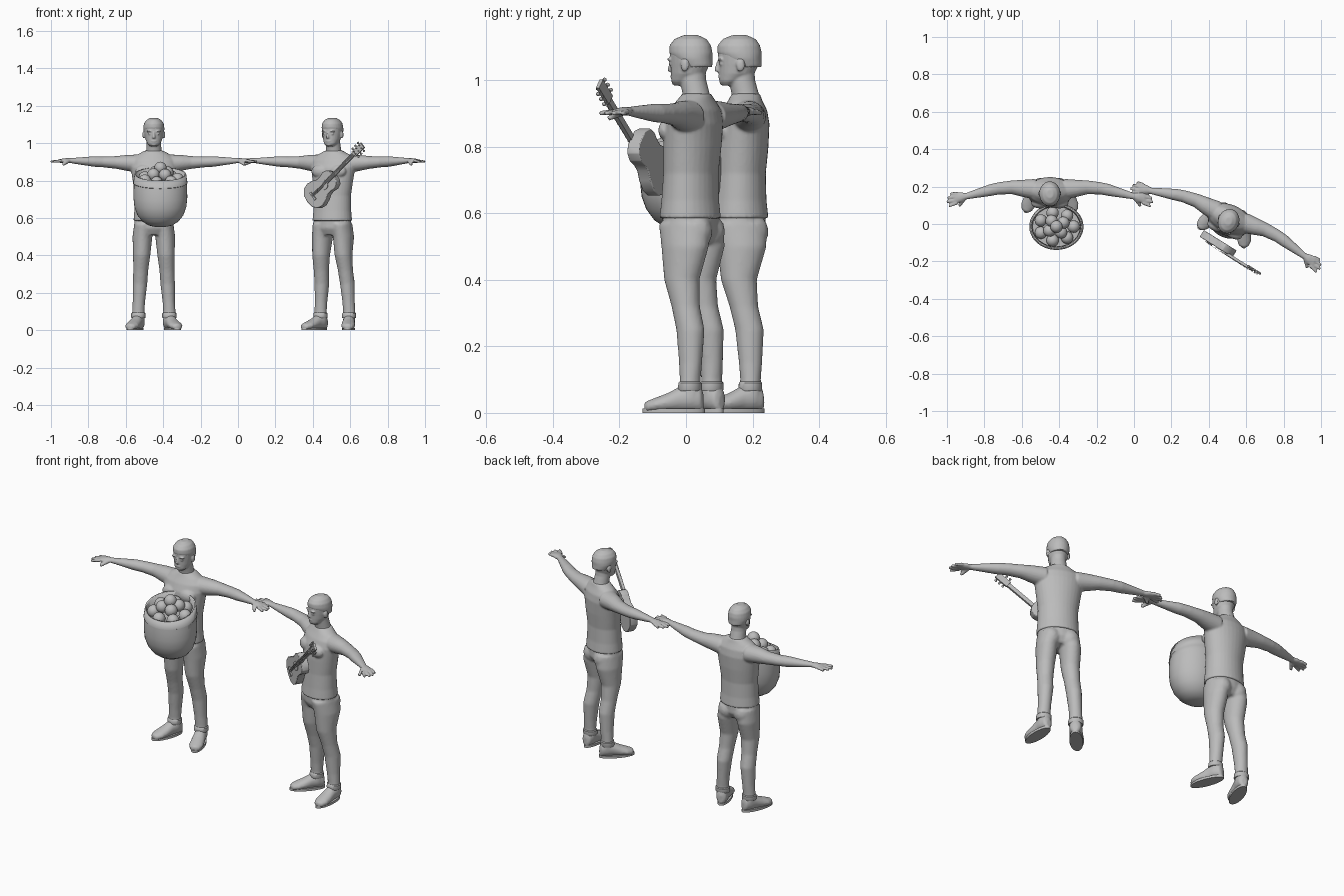
import bpy, bmesh, math
from mathutils import Matrix, Vector

cube = bpy.data.objects.get("Cube")
if cube:
    bpy.data.objects.remove(cube)

grey = bpy.data.materials.new("plain_grey")
grey.use_nodes = True
grey.diffuse_color = (0.5, 0.5, 0.5, 1)
grey.node_tree.nodes["Principled BSDF"].inputs["Base Color"].default_value = (0.5, 0.5, 0.5, 1)


def loft(bm, rings, axis="z", n=24, close=True):
    """Skin elliptical rings (cx, cy, cz, ra, rb) stacked along one axis."""
    loops = []
    for x, y, z, a, b in rings:
        loop = []
        for i in range(n):
            c, s = a * math.cos(math.tau * i / n), b * math.sin(math.tau * i / n)
            off = {"z": (c, s, 0), "x": (0, c, s), "y": (c, 0, s)}[axis]
            loop.append(bm.verts.new(Vector((x, y, z)) + Vector(off)))
        loops.append(loop)
    for lo, hi in zip(loops, loops[1:]):
        for i in range(n):
            j = (i + 1) % n
            bm.faces.new((lo[i], lo[j], hi[j], hi[i]))
    if close:
        bm.faces.new(loops[0])
        bm.faces.new(loops[-1])


def slab(bm, outline, z, depth):
    """Extrude a flat outline upwards."""
    face = bm.faces.new([bm.verts.new((x, y, z)) for x, y in outline])
    up = bmesh.ops.extrude_face_region(bm, geom=[face])["geom"]
    bmesh.ops.translate(bm, vec=(0, 0, depth), verts=[v for v in up if isinstance(v, bmesh.types.BMVert)])


def ball(bm, centre, size):
    m = Matrix.Translation(centre) @ Matrix.Diagonal((*size, 1))
    bmesh.ops.create_uvsphere(bm, u_segments=20, v_segments=12, radius=1, matrix=m)


def box(bm, centre, size):
    bmesh.ops.create_cube(bm, size=1, matrix=Matrix.Translation(centre) @ Matrix.Diagonal((*size, 1)))


def rod(bm, p, q, r0, r1, n=10):
    p, q = Vector(p), Vector(q)
    m = Matrix.Translation((p + q) / 2) @ (q - p).to_track_quat("Z", "Y").to_matrix().to_4x4()
    bmesh.ops.create_cone(bm, cap_ends=True, segments=n, radius1=r0, radius2=r1,
                          depth=(q - p).length, matrix=m)


def finish(name, bm, place=Matrix(), voxel=0, angle=40):
    bmesh.ops.recalc_face_normals(bm, faces=bm.faces)
    me = bpy.data.meshes.new(name)
    bm.to_mesh(me)
    bm.free()
    me.materials.append(grey)
    ob = bpy.data.objects.new(name, me)
    bpy.context.collection.objects.link(ob)
    ob.matrix_world = place
    bpy.ops.object.select_all(action="DESELECT")
    ob.select_set(True)
    bpy.context.view_layer.objects.active = ob
    if voxel:
        r = ob.modifiers.new("blend", "REMESH")
        r.mode, r.voxel_size, r.use_smooth_shade = "VOXEL", voxel, True
        s = ob.modifiers.new("soften", "SMOOTH")
        s.factor, s.iterations = 0.5, 2
        bpy.ops.object.shade_smooth()
    else:
        bpy.ops.object.shade_smooth_by_angle(angle=math.radians(angle))
    return ob


def mirrored(rings, side):
    return [(x * side, y, z, a, b) for x, y, z, a, b in rings]


def man(who, place):
    # Shirt, arms and hands blended into one skin
    bm = bmesh.new()
    torso = [(.585, .003, .109, .089), (.64, .003, .104, .083), (.72, .005, .102, .079),
             (.8, .01, .113, .082), (.87, .015, .124, .08), (.91, .02, .12, .068),
             (.938, .022, .09, .052), (.96, .024, .05, .042)]
    loft(bm, [(0, y, z, a, b) for z, y, a, b in torso], n=32)
    arm = [(.08, .03, .89, .055, .05), (.15, .035, .895, .045, .042), (.2, .04, .897, .037, .034),
           (.27, .035, .9, .033, .029), (.32, .025, .902, .032, .028), (.4, .005, .905, .023, .019),
           (.45, -.008, .907, .017, .013), (.475, -.012, .907, .026, .013), (.505, -.017, .905, .029, .01)]
    for s in (-1, 1):
        loft(bm, mirrored(arm, s), "x", 20)
        for i, reach in enumerate((.533, .549, .553, .541)):
            y = .008 - .017 * i
            rod(bm, (s * .495, y, .906), (s * reach, y * 1.35 - .004, .901), .009, .007)
        rod(bm, (s * .46, -.025, .903), (s * .485, -.06, .885), .011, .008)
        ball(bm, (s * .05, -.045, .85), (.05, .028, .035))
    finish(who + "_shirt_and_arms", bm, place, .0055)

    # Neck and head with face features
    bm = bmesh.new()
    loft(bm, [(0, .028, .93, .055, .045), (0, .022, .96, .041, .041),
              (0, .012, 1.0, .039, .04), (0, .01, 1.03, .038, .04)])
    skull = [(.984, -.031, .02, .016), (.997, -.022, .034, .034), (1.02, -.004, .045, .053),
             (1.05, .003, .051, .061), (1.08, .004, .054, .064), (1.105, .005, .05, .058),
             (1.122, .006, .036, .043), (1.131, .006, .014, .016)]
    loft(bm, [(0, y, z, a, b) for z, y, a, b in skull])
    loft(bm, [(0, -.056, 1.026, .009, .012), (0, -.057, 1.033, .009, .014),
              (0, -.055, 1.058, .005, .008)], n=12)
    ball(bm, (0, -.053, 1.011), (.015, .007, .005))
    ball(bm, (0, -.046, .993), (.014, .009, .009))
    for s in (-1, 1):
        ball(bm, (s * .055, .008, 1.045), (.006, .013, .019))
        ball(bm, (s * .021, -.053, 1.063), (.019, .008, .005))
        ball(bm, (s * .021, -.05, 1.05), (.01, .007, .005))
    finish(who + "_head", bm, place, .004)

    # Short hair, swept up at the front
    bm = bmesh.new()
    loft(bm, [(0, .022, 1.04, .047, .05), (0, .011, 1.066, .056, .06), (0, .005, 1.082, .0565, .067),
              (0, .003, 1.105, .053, .064), (0, .004, 1.124, .04, .05), (0, .005, 1.136, .018, .022)])
    finish(who + "_hair", bm, place, .005)

    # Trousers: hips, seat and both legs
    bm = bmesh.new()
    loft(bm, [(0, .005, .51, .085, .06), (0, .005, .545, .106, .08), (0, .003, .61, .101, .08)])
    leg = [(.053, .006, .57, .052, .08), (.061, .012, .5, .053, .074), (.065, .003, .4, .046, .054),
           (.07, .018, .32, .04, .043), (.074, .035, .25, .039, .043), (.08, .038, .15, .033, .035),
           (.083, .038, .1, .033, .031), (.083, .037, .065, .036, .034)]
    for s in (-1, 1):
        loft(bm, mirrored(leg, s))
        ball(bm, (s * .048, .045, .545), (.047, .047, .052))
    finish(who + "_trousers", bm, place, .0075)

    # Trouser cuffs
    bm = bmesh.new()
    for s in (-1, 1):
        loft(bm, mirrored([(.083, .037, .066, .037, .034), (.083, .037, .07, .039, .036),
                           (.083, .038, .09, .038, .035), (.083, .038, .094, .034, .031)], s))
    finish(who + "_cuffs", bm, place)

    # Shoes with flat soles, toes turned out
    last = [(.078, .03, .012), (.07, .042, .026), (.04, .045, .033), (.01, .042, .032),
            (-.03, .031, .036), (-.065, .024, .037), (-.09, .019, .027), (-.1, .016, .012)]
    sole = [(.034 * math.sin(math.tau * i / 28), -.012 + .094 * math.cos(math.tau * i / 28))
            for i in range(28)]
    for s, label in ((-1, "right"), (1, "left")):
        turn = Matrix.Translation((s * .083, .037, 0)) @ Matrix.Rotation(s * math.radians(20), 4, "Z") \
            @ Matrix.Translation((0, -.037, 0))
        bm = bmesh.new()
        loft(bm, [(0, y, z, a, z * .92) for y, z, a in last], "y")
        loft(bm, [(0, .04, .05, .033, .034), (0, .038, .088, .029, .03)])
        finish(f"{who}_{label}_shoe", bm, place @ turn, .006)
        bm = bmesh.new()
        slab(bm, sole, 0, .013)
        finish(f"{who}_{label}_sole", bm, place @ turn)


man("first_man", Matrix.Translation((-.45, .156, 0)))
man("second_man", Matrix.Translation((.503, .01, 0)) @ Matrix.Rotation(math.radians(-23), 4, "Z"))

# Round pouch with a slanted rim
bm = bmesh.new()
bag = [(.553, .03), (.56, .062), (.58, .095), (.615, .123), (.66, .139), (.71, .144),
       (.76, .143), (.785, .141), (.788, .145), (.835, .138)]
loft(bm, [(0, 0, z, r, r * .86) for z, r in bag], n=40, close=False)
bmesh.ops.holes_fill(bm, edges=[e for e in bm.edges if e.is_boundary and e.verts[0].co.z < .6])
for v in bm.verts:
    v.co.z += .3 * v.co.y * max(0, (v.co.z - .6) / .235)
pouch = finish("pouch", bm, Matrix.Translation((-.415, -.014, 0)), angle=60)
wall = pouch.modifiers.new("wall", "SOLIDIFY")
wall.thickness, wall.offset = .008, -1

# Round fruit heaped in the pouch
bm = bmesh.new()
for count, ring, z, turn in ((7, .092, .808, 0), (4, .045, .838, .6), (1, 0, .868, 0)):
    for i in range(count):
        t = math.tau * i / count + turn
        y = ring * .82 * math.sin(t)
        ball(bm, (ring * math.cos(t), y, z + .25 * y), (.033, .033, .033))
loft(bm, [(0, 0, .76, .13, .11), (0, 0, .78, .128, .108)])
finish("fruit", bm, Matrix.Translation((-.415, -.014, 0)))

# Guitar frame: local x across, y along the neck, z out of the soundboard
h = Vector((.85, -.53, 0)).normalized()
along = (h * .75 + Vector((0, 0, .66))).normalized()
out = Vector((h.y, -h.x, 0))
frame = Matrix((along.cross(out), along, out)).transposed().to_4x4()
frame.translation = (.452, -.105, .757)

# Guitar body from a waisted outline
bm = bmesh.new()
half = [(.04, -.104), (.068, -.08), (.076, -.047), (.066, -.012), (.052, .015),
        (.052, .04), (.058, .066), (.05, .092), (.028, .106)]
slab(bm, [(0, -.11)] + half + [(0, .108)] + [(-x, y) for x, y in reversed(half)], -.02, .042)
body = finish("guitar_body", bm, frame, angle=50)
edge = body.modifiers.new("edge", "BEVEL")
edge.width, edge.segments = .003, 2

# Neck, frets, bridge, sound hole ring, headstock, tuning pegs and strings
bm = bmesh.new()
box(bm, (0, .17, .022), (.02, .24, .014))
box(bm, (0, .315, .018), (.034, .075, .012))
box(bm, (0, -.06, .025), (.05, .012, .008))
rod(bm, (0, .03, .02), (0, .03, .025), .026, .026, 28)
for i in range(10):
    box(bm, (0, .08 + .02 * i, .03), (.021, .002, .003))
for s in (-1, 1):
    for i in range(3):
        y = .292 + .023 * i
        rod(bm, (s * .014, y, .018), (s * .027, y, .018), .003, .003)
        ball(bm, (s * .029, y, .018), (.005, .007, .006))
        rod(bm, (s * .009, y, .02), (s * .009, y, .032), .003, .003)
for i in range(6):
    x = -.0075 + .003 * i
    rod(bm, (x, -.06, .03), (x, .28, .033), .0006, .0006, 5)
finish("guitar_neck_and_fittings", bm, frame, angle=30)
